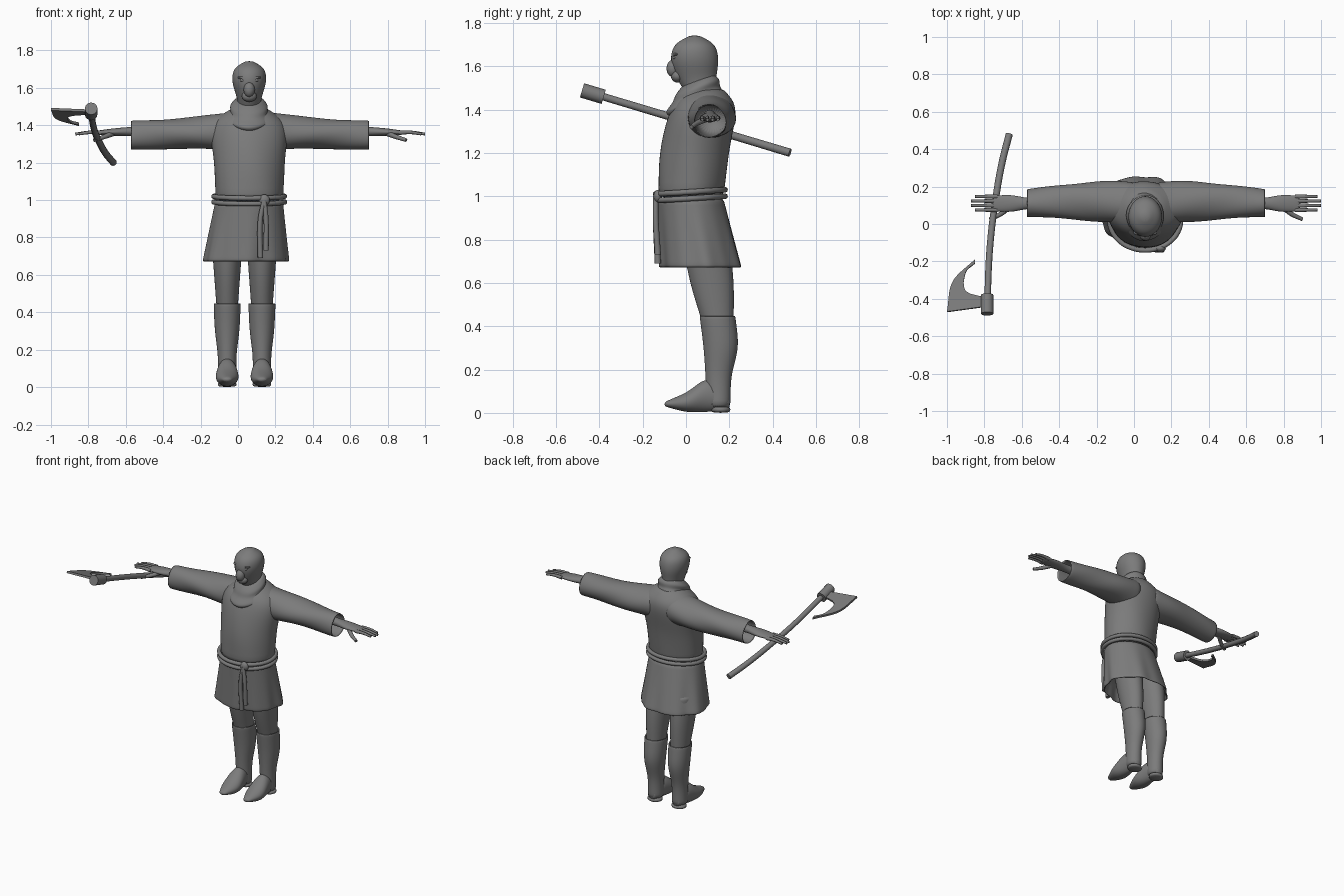
import bpy, bmesh
from math import sin, cos, pi

cube = bpy.data.objects.get("Cube")
if cube:
    bpy.data.objects.remove(cube, do_unlink=True)

grey = bpy.data.materials.new("mid grey")
grey.use_nodes = True
tone = (.2, .2, .2, 1)
grey.diffuse_color = tone
grey.node_tree.nodes["Principled BSDF"].inputs["Base Color"].default_value = tone

BODY = .06                    # middle of the body across x
ARM_PLANE, LEG_PLANE = .065, .035


def blend(values, t):
    """Smooth curve through evenly spaced values; a single number stays constant."""
    if not isinstance(values, tuple):
        return values
    last = len(values) - 1
    i = min(int(t * last), last - 1)
    f = t * last - i
    padded = (2 * values[0] - values[1], *values, 2 * values[-1] - values[-2])
    before, start, end, after = padded[i:i + 4]
    bend = 2 * before - 5 * start + 4 * end - after
    return start + f / 2 * (end - before + f * (bend + f * (3 * (start - end) + after - before)))


def make_object(name, bm, smooth=True):
    bmesh.ops.recalc_face_normals(bm, faces=bm.faces)
    mesh = bpy.data.meshes.new(name)
    bm.to_mesh(mesh)
    bm.free()
    for face in mesh.polygons:
        face.use_smooth = smooth
    mesh.materials.append(grey)
    obj = bpy.data.objects.new(name, mesh)
    bpy.context.collection.objects.link(obj)
    return obj


def loft(name, axis, along, a, b, radius_a, radius_b, hollow=False,
         tilt=0, ripple=None, place=None, steps=12, segments=32):
    """Skin of elliptical rings; every measure may vary from start to end."""
    bm = bmesh.new()
    stations = [(i / steps, 1) for i in range(steps + 1)]
    if hollow:                # turn the hem inwards and run back up inside
        stations += [(1, .94), (.8, .9), (.6, .85)]
    loops = []
    for t, scale in stations:
        pos, ca, cb = blend(along, t), blend(a, t), blend(b, t)
        loop = []
        for i in range(segments):
            angle = 2 * pi * i / segments
            size = scale * (1 + (ripple(angle, t) if ripple else 0))
            u = blend(radius_a, t) * size * cos(angle)
            v = blend(radius_b, t) * size * sin(angle)
            point = {"x": (pos, ca + u, cb + v),
                     "y": (ca + u, pos, cb + v),
                     "z": (ca + u, cb + v, pos + tilt * v)}[axis]
            loop.append(bm.verts.new(place(point) if place else point))
        loops.append(loop)
    for low, high in zip(loops, loops[1:]):
        for i in range(segments):
            bm.faces.new((low[i - 1], low[i], high[i], high[i - 1]))
    bm.faces.new(loops[0])
    bm.faces.new(loops[-1])
    make_object(name, bm).modifiers.new("smooth", "SUBSURF").levels = 1


def tube(name, points, radius, end=1, closed=False):
    """Round bar along a smooth path, tapering to a share of its radius."""
    curve = bpy.data.curves.new(name, "CURVE")
    curve.dimensions = "3D"
    curve.bevel_depth = radius
    curve.use_fill_caps = True
    curve.materials.append(grey)
    spline = curve.splines.new("BEZIER")
    spline.bezier_points.add(len(points) - 1)
    for i, (knot, point) in enumerate(zip(spline.bezier_points, points)):
        knot.co = point
        knot.handle_left_type = knot.handle_right_type = "AUTO"
        knot.radius = 1 + (end - 1) * i / (len(points) - 1)
    spline.use_cyclic_u = closed
    bpy.context.collection.objects.link(bpy.data.objects.new(name, curve))


def ball(name, centre, size):
    bm = bmesh.new()
    bmesh.ops.create_uvsphere(bm, u_segments=16, v_segments=10, radius=1)
    bmesh.ops.scale(bm, vec=size, verts=bm.verts)
    bmesh.ops.translate(bm, vec=centre, verts=bm.verts)
    make_object(name, bm)


def mirrored(plane, sign):
    return lambda point: (plane + sign * (point[0] - plane), point[1], point[2])


# Tunic body, slightly baggy over the belt
loft("tunic_body", "z", along=(.98, 1.2, 1.4, 1.5), a=BODY, b=(.02, .04, .08, .09),
     radius_a=(.18, .19, .2, .08), radius_b=(.15, .16, .15, .08),
     ripple=lambda angle, t: .01 * sin(5 * angle + 7 * t))

# Skirt with folds that deepen towards the hem, hollow below
loft("tunic_skirt", "z", along=(1, .67), a=(BODY, .04), b=(.02, .07),
     radius_a=(.18, .23), radius_b=(.15, .19), hollow=True, segments=64,
     ripple=lambda angle, t: .03 * t * (sin(7 * angle) + sin(12 * angle) / 2))

# Double cord belt, knot and hanging ends
for name, height in (("upper_belt_cord", 1.02), ("lower_belt_cord", .99)):
    angles = [i * pi / 8 for i in range(16)]
    tube(name, [(BODY + .19 * cos(angle), .02 + .16 * sin(angle), height + .01 * sin(angle))
                for angle in angles], .013, closed=True)
ball("belt_knot", (.14, -.13, 1), (.03, .02, .03))
for name, x, low in (("long_belt_end", .12, .69), ("short_belt_end", .15, .73)):
    tube(name, [(.14, -.14, 1), (x, -.14, .9), (x, -.13, low)], .012, end=1.2)

# Layered cowl around the neck, lower at the front
loft("cowl", "z", along=(1.4, 1.54), a=BODY, b=(.03, .06), tilt=.35,
     radius_a=(.09, .12, .1, .1, .07), radius_b=(.1, .13, .11, .1, .07),
     ripple=lambda angle, t: .02 * sin(3 * angle + 6 * t))

# Hooded head with a cloth mask
loft("head", "z", along=(1.46, 1.54, 1.63, 1.7, 1.743), a=BODY, b=(.08, .05, .04, .04, .04),
     radius_a=(.06, .065, .09, .08, .02), radius_b=(.07, .09, .11, .09, .02))
ball("mask_nose", (BODY, -.06, 1.59), (.03, .03, .04))
ball("mask_mouth", (BODY, -.04, 1.555), (.04, .03, .03))
for name, side in (("left", 1), ("right", -1)):
    eye_x = BODY + side * .034
    ball(name + "_eye", (eye_x, -.05, 1.64), (.016, .012, .008))
    ball(name + "_brow", (eye_x, -.045, 1.655), (.03, .015, .008))

# Arms: wide hollow sleeve, palm, fingers and thumb
for name, side in (("left", 1), ("right", -1)):
    arm = mirrored(ARM_PLANE, side)
    loft(name + "_sleeve", "x", along=(.1, .705), a=(.11, .12, .12, .11), b=(1.37, 1.345),
         radius_a=(.11, .11, .09, .075), radius_b=(.11, .09, .08, .078), hollow=True,
         ripple=lambda angle, t: .03 * sin(3 * angle + 9 * t), place=arm)
    loft(name + "_palm", "x", along=(.6, .89), a=.11, b=(1.37, 1.36),
         radius_a=(.03, .03, .045, .04), radius_b=(.03, .025, .02, .01), place=arm)
    for i, finger in enumerate(("index", "middle", "ring", "little")):
        y = .075 + .024 * i
        tip = 1.01 - .02 * abs(i - 1.5)
        path = [(.86, y, 1.36), (.92, y, 1.362), (tip, y, 1.353)]
        tube(f"{name}_{finger}_finger", [arm(point) for point in path], .012, end=.6)
    path = [(.79, .1, 1.36), (.84, .055, 1.34), (.9, .025, 1.32)]
    tube(name + "_thumb", [arm(point) for point in path], .016, end=.6)

# Legs: hose, tall boot, foot and heel
for name, side in (("left", 1), ("right", -1)):
    leg = mirrored(LEG_PLANE, side)
    leg_x = LEG_PLANE + .093
    loft(name + "_hose", "z", along=(.8, .4), a=leg_x, b=(.09, .15),
         radius_a=(.085, .07, .055), radius_b=(.11, .1, .07), place=leg)
    loft(name + "_boot", "z", along=(.02, .45), a=leg_x, b=(.15, .15, .16, .145),
         radius_a=(.05, .05, .066, .073), radius_b=(.055, .06, .08, .083),
         hollow=True, place=leg)
    loft(name + "_foot", "y", along=(.205, -.1), a=leg_x, b=(.05, .08, .05, .04),
         radius_a=(.03, .05, .06, .02), radius_b=(.03, .075, .045, .01), place=leg)
    loft(name + "_heel", "z", along=(0, .03), a=leg_x, b=.16,
         radius_a=.05, radius_b=.045, steps=2, place=leg)


# Axe: curved handle, socket and crescent blade lying in one sloping plane
def on_slope(x, y):
    return (x, y, 1.345 - .3 * y)


tube("axe_handle", [on_slope(x, y) for x, y in (
    (-.667, .48), (-.705, .33), (-.74, .13), (-.77, -.12), (-.785, -.45))], .019, end=.9)
tube("axe_socket", [on_slope(-.785, y) for y in (-.38, -.43, -.48)], .034)

bm = bmesh.new()
rows = []
for i in range(17):
    t = i / 16
    inner = on_slope(blend((-.78, -.78, -.9, -.9, -.85), t),
                     blend((-.44, -.4, -.36, -.26, -.21), t))
    outer = on_slope(blend((-1, -.97, -.85), t), blend((-.47, -.31, -.19), t))
    rows.append([bm.verts.new(inner), bm.verts.new(outer)])
for low, high in zip(rows, rows[1:]):
    bm.faces.new((low[0], low[1], high[1], high[0]))
blade = make_object("axe_blade", bm, smooth=False)
thickness = blade.modifiers.new("thickness", "SOLIDIFY")
thickness.thickness, thickness.offset = .014, 0
